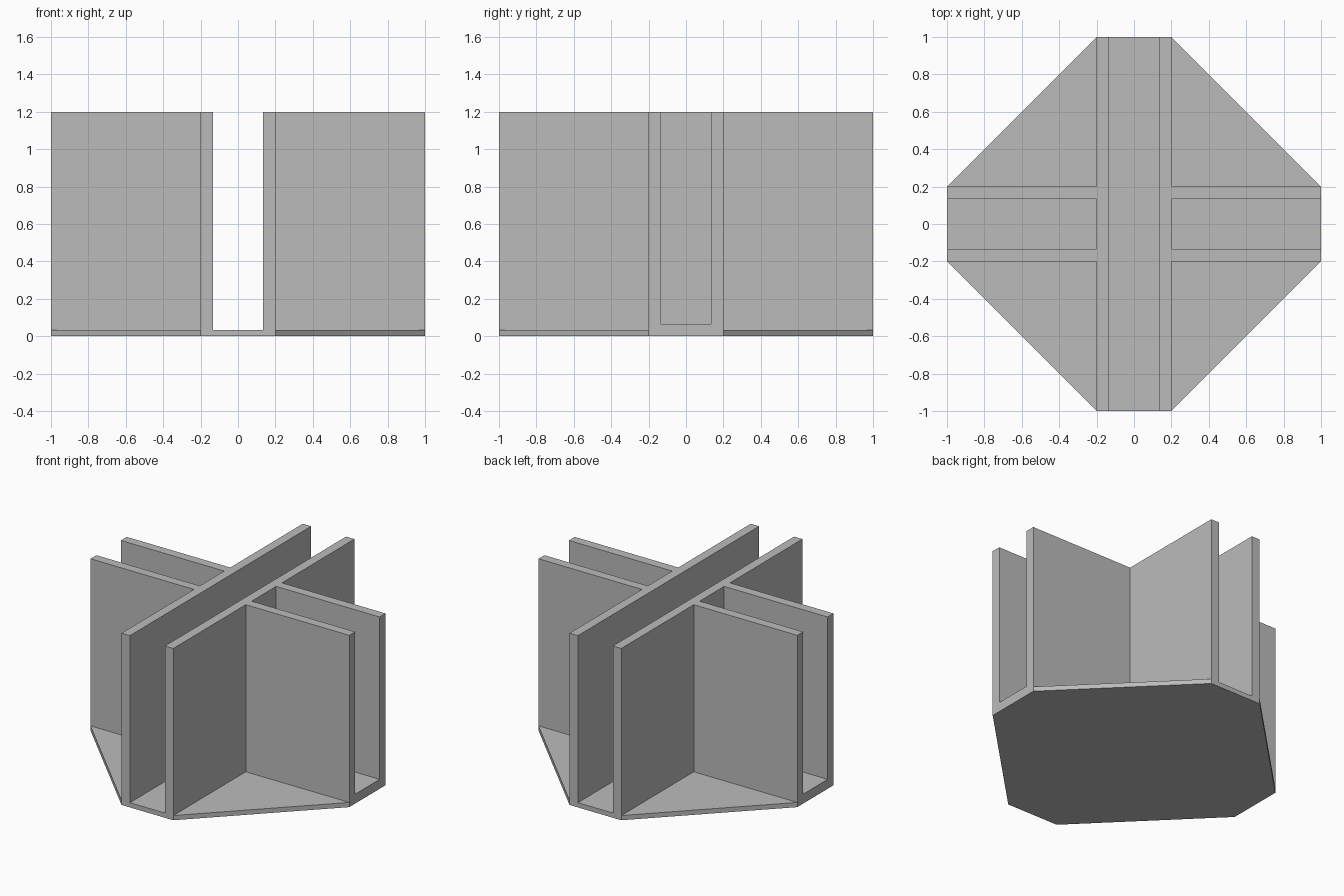
import bpy
import bmesh

cube = bpy.data.objects.get("Cube")
if cube:
    bpy.data.objects.remove(cube, do_unlink=True)

REACH, OUTER, INNER = 1.0, 0.2, 0.135      # arm length, channel outer and inner half widths
PLATE, FLOOR, TOP = 0.033, 0.066, 1.2      # heights

grey = bpy.data.materials.new("plain grey")
grey.use_nodes = True
colour = (0.5, 0.5, 0.5, 1)
grey.diffuse_color = colour
grey.node_tree.nodes["Principled BSDF"].inputs["Base Color"].default_value = colour


def prism(name, outline, z0, z1):
    """Extrude a flat outline from z0 up to z1."""
    bm = bmesh.new()
    face = bm.faces.new([bm.verts.new((x, y, z0)) for x, y in outline])
    grown = bmesh.ops.extrude_face_region(bm, geom=[face])["geom"]
    for v in grown:
        if isinstance(v, bmesh.types.BMVert):
            v.co.z = z1
    bmesh.ops.recalc_face_normals(bm, faces=bm.faces)
    mesh = bpy.data.meshes.new(name)
    bm.to_mesh(mesh)
    bm.free()
    mesh.materials.append(grey)
    obj = bpy.data.objects.new(name, mesh)
    bpy.context.collection.objects.link(obj)
    return obj


def slab(name, xa, xb, ya, yb, z0, z1):
    return prism(name, [(xa, ya), (xb, ya), (xb, yb), (xa, yb)], z0, z1)


# Base plate with wide corner cuts
prism("base_plate", [(OUTER, -REACH), (REACH, -OUTER), (REACH, OUTER), (OUTER, REACH),
                     (-OUTER, REACH), (-REACH, OUTER), (-REACH, -OUTER), (-OUTER, -REACH)],
      0, PLATE)

for side, sx in (("left", 1), ("right", -1)):
    # Long wall running front to back
    slab(side + "_long_wall", sx * INNER, sx * OUTER, -REACH, REACH, PLATE, TOP)
    # Raised floor of the side channel
    slab(side + "_channel_floor", sx * OUTER, sx * REACH, -INNER, INNER, PLATE, FLOOR)
    # Pair of short walls on each side of the channel
    for end, sy in (("front", -1), ("back", 1)):
        slab(f"{side}_{end}_short_wall", sx * OUTER, sx * REACH,
             sy * INNER, sy * OUTER, PLATE, TOP)
